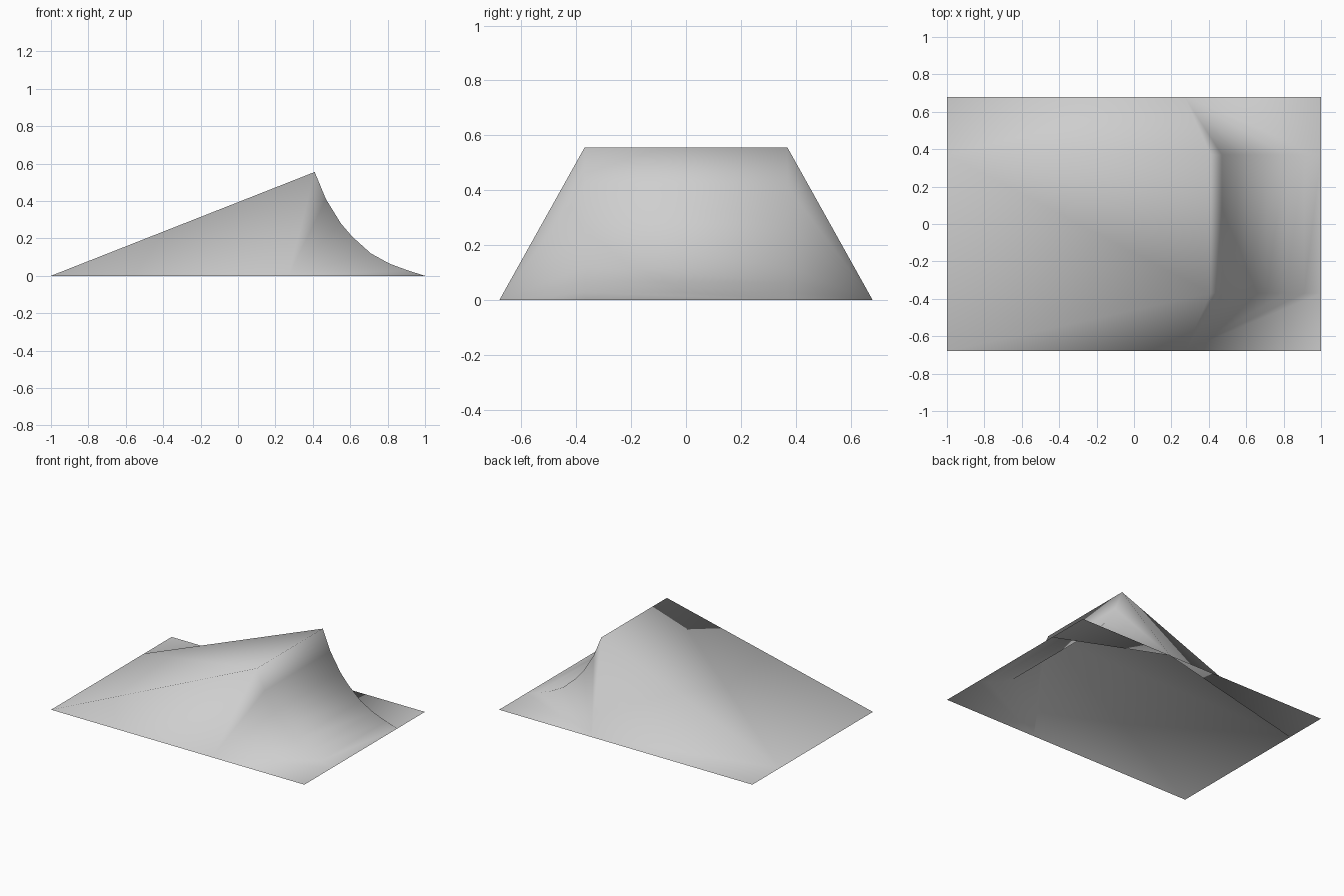
import bpy
import bmesh

cube = bpy.data.objects.get("Cube")
if cube:
    bpy.data.objects.remove(cube, do_unlink=True)

# Main dimensions
HALF_WIDTH = 0.68
HALF_RIDGE = 0.37
FOLD_X = 0.27

# Concave slope running from the ridge to the ground, as (x, z)
slope = [(0.41, 0.555), (0.47, 0.41), (0.55, 0.28), (0.61, 0.21),
         (0.71, 0.12), (0.81, 0.065), (0.91, 0.028), (1, 0)]

grey = bpy.data.materials.new("light_grey")
grey.use_nodes = True
colour = (0.62, 0.62, 0.62, 1)
grey.diffuse_color = colour
grey.node_tree.nodes["Principled BSDF"].inputs["Base Color"].default_value = colour

bm = bmesh.new()


def ground(x, y):
    return bm.verts.new((x, y, 0))


# Slope rows and the ground points of each side
front = [bm.verts.new((x, -HALF_RIDGE, z)) for x, z in slope]
back = [bm.verts.new((x, HALF_RIDGE, z)) for x, z in slope]
front_low, back_low = ground(-1, -HALF_WIDTH), ground(-1, HALF_WIDTH)
front_fold, back_fold = ground(FOLD_X, -HALF_WIDTH), ground(FOLD_X, HALF_WIDTH)
front_end, back_end = ground(1, -HALF_WIDTH), ground(1, HALF_WIDTH)
back_inner = ground(-1, HALF_RIDGE)

# Long ramp
bm.faces.new((back_inner, front_low, front[0], back[0]))

# Curved slope, with a fan of triangles closing each side
for i in range(len(slope) - 1):
    bm.faces.new((front[i], front[i + 1], back[i + 1], back[i]))
    bm.faces.new((front_fold, front[i + 1], front[i]))
    bm.faces.new((back_fold, back[i], back[i + 1]))

# Steep side panels
bm.faces.new((front_low, front_fold, front[0]))
bm.faces.new((back_inner, back[0], back_fold))

# Flat corner flaps
bm.faces.new((front_fold, front_end, front[-1]))
bm.faces.new((back_fold, back[-1], back_end))
bm.faces.new((back_inner, back_fold, back_low))

for face in bm.faces:
    face.smooth = True

mesh = bpy.data.meshes.new("ramp_shell")
bm.to_mesh(mesh)
bm.free()
mesh.materials.append(grey)
shell = bpy.data.objects.new("ramp_shell", mesh)
bpy.context.collection.objects.link(shell)
